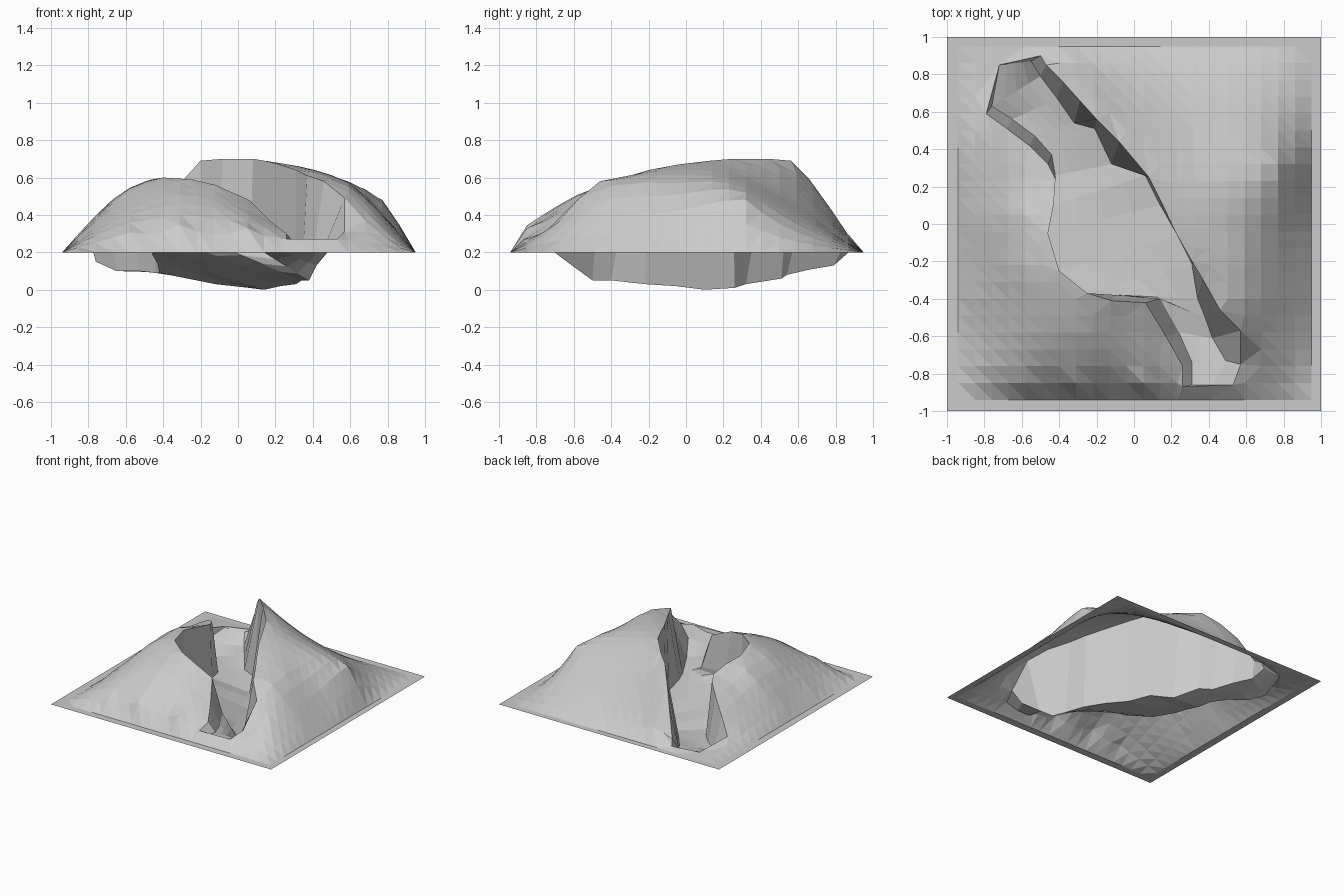
import bpy, bmesh, math
from mathutils import Vector
from mathutils.geometry import delaunay_2d_cdt, intersect_point_line

if "Cube" in bpy.data.objects:
    bpy.data.objects.remove(bpy.data.objects["Cube"])

BASE = 0.2

# Canyon cross-sections from back-left to front-right.
# left side: rim x, y, z, floor z and how far the wall leans in x and y
LEFT = [(-.72, .85, .21, .20, 0, 0), (-.79, .59, .26, .15, .03, .04),
        (-.68, .51, .37, .10, .03, .05), (-.56, .42, .47, .10, .03, .05),
        (-.46, .32, .52, .09, .02, .05), (-.42, .24, .54, .09, 0, .02),
        (-.43, .10, .57, .14, 0, 0), (-.46, -.05, .59, .19, 0, 0),
        (-.40, -.25, .60, .22, 0, 0), (-.25, -.37, .59, .23, 0, 0),
        (-.12, -.41, .56, .23, .03, .03), (.06, -.42, .48, .20, .08, .02),
        (.17, -.60, .37, .20, .07, .02), (.26, -.76, .30, .22, .05, .02),
        (.26, -.87, .27, .24, .05, .01)]
# right side: floor x, y, z and rim x, y, z
RIGHT = [(-.55, .87, .20, -.50, .90, .22), (-.50, .79, .13, -.47, .85, .25),
         (-.41, .67, .11, -.38, .76, .45), (-.32, .54, .08, -.29, .66, .59),
         (-.21, .51, .06, -.20, .56, .69), (-.12, .32, .03, -.08, .44, .70),
         (.06, .26, .01, .08, .25, .70), (.14, .10, .00, .14, .13, .69),
         (.23, -.06, .02, .22, -.04, .67), (.31, -.22, .03, .31, -.20, .64),
         (.34, -.40, .05, .37, -.30, .61), (.38, -.50, .05, .46, -.46, .58),
         (.42, -.61, .13, .57, -.57, .49), (.49, -.73, .22, .57, -.75, .31),
         (.42, -.86, .24, .53, -.86, .27)]
# Spot heights on the outer slopes
SPOTS = [(-.3, -.6, .50), (-.3, -.85, .35), (.05, -.85, .33), (.05, -.65, .41),
         (-.6, -.6, .42), (-.6, -.85, .31), (-.8, -.78, .27), (-.62, -.25, .52),
         (-.62, .05, .53), (-.62, .33, .46), (-.82, 0, .34), (-.84, .45, .26),
         (-.82, -.4, .32), (.5, 0, .61), (.5, .25, .59), (.77, .3, .50),
         (.80, .1, .43), (.84, .3, .39), (.9, .1, .28), (.7, -.4, .47),
         (.6, -.4, .55), (.6, -.2, .57), (.8, -.1, .38), (.74, -.7, .34),
         (.9, -.4, .26), (.84, -.82, .24), (.3, .45, .54), (.6, .6, .37),
         (.8, .8, .23), (.2, .75, .34), (-.1, .72, .44), (-.2, .88, .26),
         (.5, .85, .25), (.65, .1, .55)]


def make_object(name, verts, faces, join=False):
    mesh = bpy.data.meshes.new(name)
    bm = bmesh.new()
    bv = [bm.verts.new(v) for v in verts]
    for f in faces:
        bm.faces.new([bv[i] for i in f])
    if join:
        bmesh.ops.join_triangles(bm, faces=bm.faces[:], angle_face_threshold=0.6,
                                 angle_shape_threshold=0.8)
    bmesh.ops.delete(bm, geom=[v for v in bm.verts if not v.link_faces], context='VERTS')
    bm.to_mesh(mesh)
    bm.free()
    ob = bpy.data.objects.new(name, mesh)
    bpy.context.collection.objects.link(ob)
    return ob


def solve(rows):
    """Gaussian elimination on an augmented matrix."""
    n = len(rows)
    for c in range(n):
        p = max(range(c, n), key=lambda r: abs(rows[r][c]))
        rows[c], rows[p] = rows[p], rows[c]
        for r in range(c + 1, n):
            k = rows[r][c] / rows[c][c]
            if k:
                rows[r] = [a - k * b for a, b in zip(rows[r], rows[c])]
    x = [0] * n
    for r in reversed(range(n)):
        x[r] = (rows[r][n] - sum(rows[r][j] * x[j] for j in range(r + 1, n))) / rows[r][r]
    return x


def inside(x, y, poly):
    hit = False
    for (ax, ay, _), (bx, by, _) in zip(poly, poly[1:] + poly[:1]):
        if (ay > y) != (by > y) and x < ax + (bx - ax) * (y - ay) / (by - ay):
            hit = not hit
    return hit


def edge_distance(p, poly):
    best = 9
    for a, b in zip(poly, poly[1:] + poly[:1]):
        a, b = Vector(a[:2]), Vector(b[:2])
        q, t = intersect_point_line(p, a, b)
        q = a.lerp(b, min(1, max(0, t)))
        best = min(best, (Vector(p) - Vector(q[:2])).length)
    return best


# Smooth height field through rim, slope spots and the foot of the hill
rim = [l[:3] for l in LEFT] + [r[3:] for r in reversed(RIGHT)]
foot = []
for i in range(12):
    t = -.94 + i * 1.88 / 12
    foot += [(t, -.94, BASE), (.95, t, BASE), (-t, .95, BASE), (-.94, -t, BASE)]
known = rim + SPOTS + foot
weights = solve([[math.dist(a[:2], b[:2]) for b in known] + [a[2] - BASE] for a in known])


def height(x, y):
    if max(abs(x), abs(y)) > .93:
        return BASE
    return max(BASE, BASE + sum(w * math.dist((x, y), k[:2]) for w, k in zip(weights, known)))


# Hillside: grid triangulated around the canyon rim
steps = [-1] + [-.94 + 1.89 * i / 21 for i in range(22)] + [1]
pts = [Vector(p[:2]) for p in rim]
for x in steps:
    for y in steps:
        if not inside(x, y, rim) and edge_distance((x, y), rim) > .025:
            pts.append(Vector((x, y)))
n = len(rim)
co, _, tris, orig, _, _ = delaunay_2d_cdt(pts, [(i, (i + 1) % n) for i in range(n)], [], 0, 1e-5)
verts = [(c.x, c.y, rim[o[0]][2] if o and o[0] < n else height(c.x, c.y))
         for c, o in zip(co, orig)]
outer = [t for t in tris
         if not inside(sum(co[i].x for i in t) / 3, sum(co[i].y for i in t) / 3, rim)]
make_object("hillside", verts, outer, join=True)

# Canyon: walls and tilted floor lofted through the cross-sections
FLOOR_CUTS = 4
verts, faces = [], []
for l, r in zip(LEFT, RIGHT):
    a, b = Vector((l[0] + l[4], l[1] + l[5], l[3])), Vector(r[:3])
    verts.append(l[:3])
    verts += [a.lerp(b, k / FLOOR_CUTS) for k in range(FLOOR_CUTS + 1)]
    verts.append(r[3:])
w = FLOOR_CUTS + 3
for s in range(len(LEFT) - 1):
    for k in range(w - 1):
        i = s * w + k
        faces.append((i, i + w, i + w + 1, i + 1))
# end lips joining the floor to the hill
faces.append(tuple(range(w)))
faces.append(tuple(reversed(range(len(verts) - w, len(verts)))))
make_object("canyon", verts, faces)
